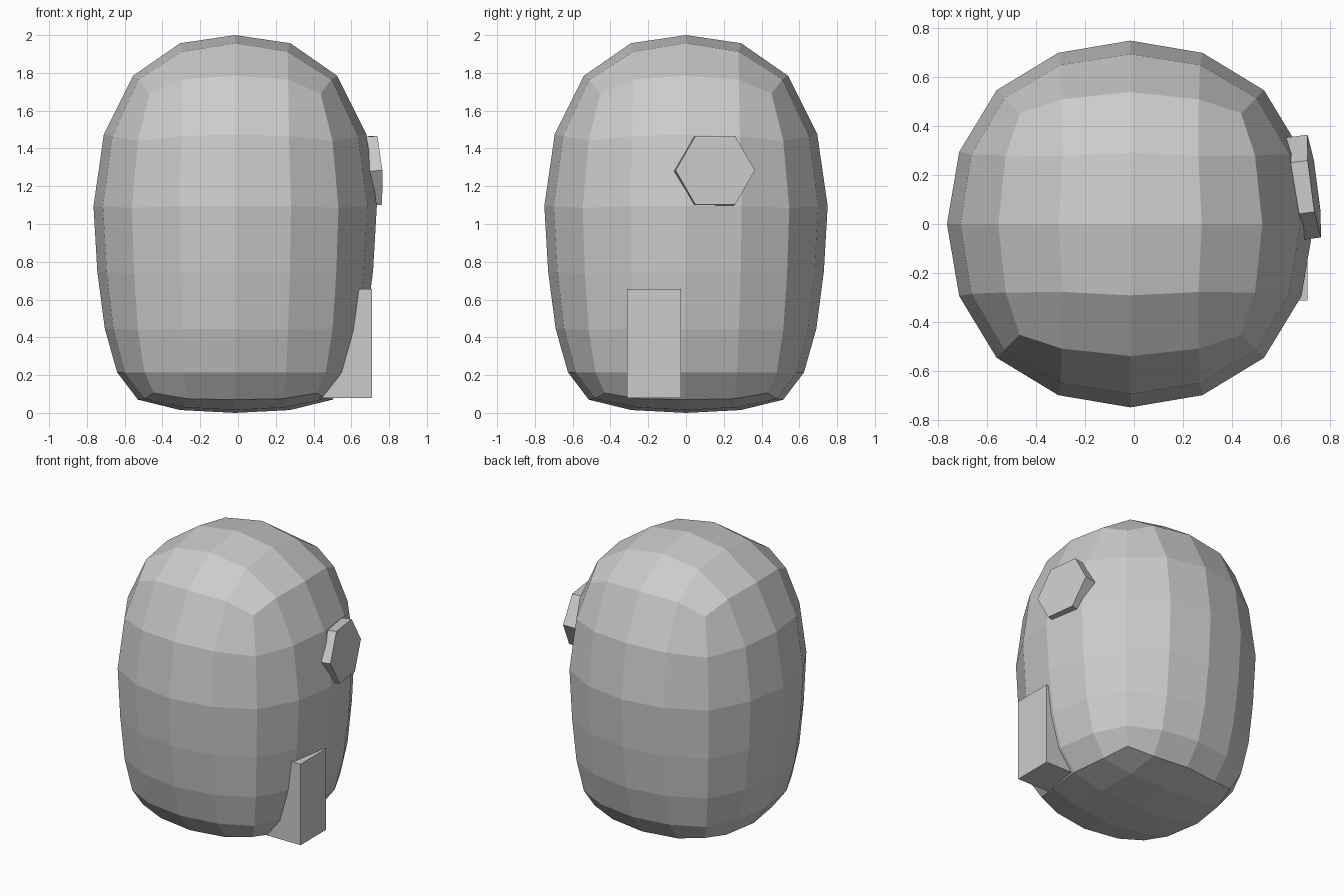
import bpy, bmesh, math
from mathutils import Matrix, Vector

if "Cube" in bpy.data.objects:
    bpy.data.objects.remove(bpy.data.objects["Cube"])

CX = -0.015  # body axis

# Each level: mid (r, z), quarter (r, side, z), corner (r, z) of a 4x4 square grid outline
LEVELS = [
    ((.515, .07), (.48, .255, .075), (.43, .105)),
    ((.625, .215), (.585, .27, .215), (.48, .215)),
    ((.69, .445), (.645, .28, .445), (.515, .44)),
    ((.73, .75), (.68, .29, .745), (.535, .735)),
    ((.75, 1.095), (.70, .295, 1.095), (.547, 1.085)),
    ((.695, 1.475), (.65, .285, 1.465), (.515, 1.44)),
    ((.54, 1.785), (.51, .28, 1.765), (.453, 1.69)),
]
# Cap interiors: centre z, (r, z) of the straight neighbours, (r, z) of the diagonal ones
CAPS = {0: (0.0, (.29, .015), (.27, .03)), 6: (2.0, (.292, 1.957), (.278, 1.912))}

RING = ([(2, j) for j in range(-2, 2)] + [(i, 2) for i in range(2, -2, -1)]
        + [(-2, j) for j in range(2, -2, -1)] + [(i, -2) for i in range(-2, 2)])


def grid_point(i, j, level):
    a, b = max(abs(i), abs(j)), min(abs(i), abs(j))
    if a == 2:
        mid, quarter, corner = LEVELS[level]
        big, small, z = [(mid[0], 0, mid[1]), quarter, (corner[0], corner[0], corner[1])][b]
    else:
        centre, straight, diag = CAPS[level]
        big, small, z = ((0, 0, centre) if a == 0 else
                         (straight[0], 0, straight[1]) if b == 0 else
                         (diag[0], diag[0], diag[1]))
    x, y = (big, small) if abs(i) >= abs(j) else (small, big)
    return Vector((CX + math.copysign(x, i), math.copysign(y, j), z))


def finish(bm, name):
    bmesh.ops.recalc_face_normals(bm, faces=bm.faces)
    mesh = bpy.data.meshes.new(name)
    bm.to_mesh(mesh)
    bm.free()
    obj = bpy.data.objects.new(name, mesh)
    bpy.context.collection.objects.link(obj)
    return obj


# Rounded body: side rings and two gridded caps
bm = bmesh.new()
rings = [{k: bm.verts.new(grid_point(*k, n)) for k in RING} for n in range(len(LEVELS))]
for low, high in zip(rings, rings[1:]):
    for k, nxt in zip(RING, RING[1:] + RING[:1]):
        bm.faces.new((low[k], low[nxt], high[nxt], high[k]))
for n in CAPS:
    pts = dict(rings[n])
    for i in (-1, 0, 1):
        for j in (-1, 0, 1):
            pts[i, j] = bm.verts.new(grid_point(i, j, n))
    for i in range(-2, 2):
        for j in range(-2, 2):
            bm.faces.new((pts[i, j], pts[i + 1, j], pts[i + 1, j + 1], pts[i, j + 1]))
finish(bm, "body")

# Hexagonal side disc, slightly tilted to follow the body
bm = bmesh.new()
outer, inner = [], []
for k in range(6):
    y, z = .21 * math.cos(k * math.pi / 3), .21 * math.sin(k * math.pi / 3)
    p = Vector((.737 - .13 * y - .07 * z, .155 + y, 1.284 + z))
    outer.append(bm.verts.new(p))
    inner.append(bm.verts.new(p - .09 * Vector((1, .13, .07))))
bm.faces.new(outer)
bm.faces.new(inner[::-1])
for k in range(6):
    m = (k + 1) % 6
    bm.faces.new((outer[k], inner[k], inner[m], outer[m]))
finish(bm, "side_disc")

# Box set into the lower side
bm = bmesh.new()
bmesh.ops.create_cube(bm, size=1, matrix=Matrix.Translation((.57, -.17, .3675))
                      @ Matrix.Diagonal((.28, .285, .575, 1)))
finish(bm, "side_box")
